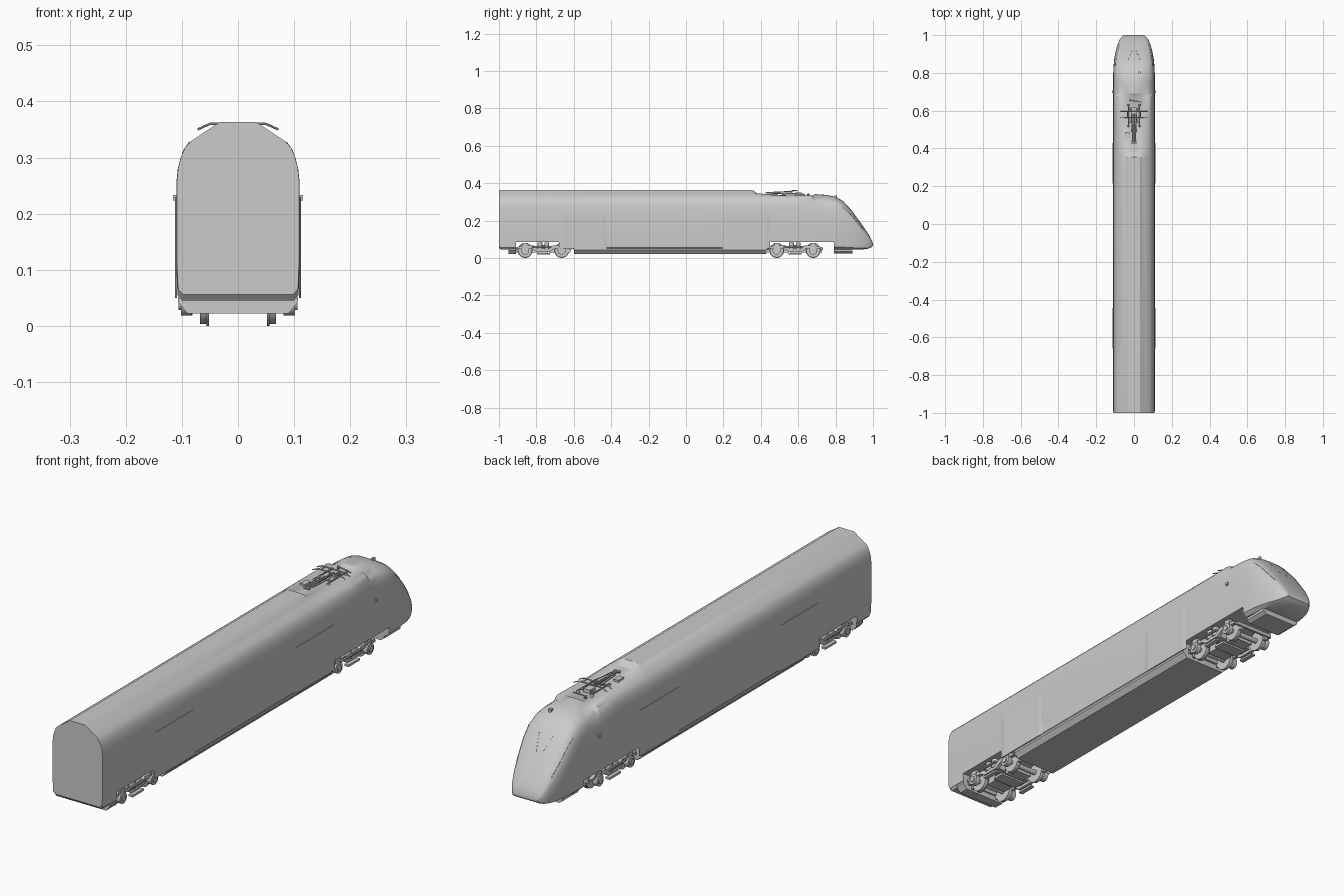
import bpy, bmesh, math
from mathutils import Vector

cube = bpy.data.objects.get("Cube")
if cube:
    bpy.data.objects.remove(cube, do_unlink=True)

grey = bpy.data.materials.new("plain grey")
grey.use_nodes = True
COLOUR = (0.6, 0.6, 0.6, 1)
grey.diffuse_color = COLOUR
grey.node_tree.nodes["Principled BSDF"].inputs["Base Color"].default_value = COLOUR


def finish(name, bm, smooth=True):
    bmesh.ops.recalc_face_normals(bm, faces=bm.faces)
    mesh = bpy.data.meshes.new(name)
    bm.to_mesh(mesh)
    bm.free()
    mesh.materials.append(grey)
    ob = bpy.data.objects.new(name, mesh)
    bpy.context.collection.objects.link(ob)
    if smooth:
        shade(ob)
    return ob


def shade(ob):
    bpy.ops.object.select_all(action="DESELECT")
    ob.select_set(True)
    bpy.context.view_layer.objects.active = ob
    bpy.ops.object.shade_smooth_by_angle(angle=math.radians(28))


def loft(name, rings, smooth=True):
    """Skin closed rings of points and cap both ends."""
    bm = bmesh.new()
    rows = [[bm.verts.new(p) for p in ring] for ring in rings]
    for a, b in zip(rows, rows[1:]):
        for i in range(len(a)):
            j = (i + 1) % len(a)
            bm.faces.new((a[i], a[j], b[j], b[i]))
    bm.faces.new(rows[0])
    bm.faces.new(rows[-1])
    return finish(name, bm, smooth)


def box(name, centre, size):
    bm = bmesh.new()
    bmesh.ops.create_cube(bm, size=1)
    bmesh.ops.scale(bm, vec=size, verts=bm.verts)
    bmesh.ops.translate(bm, vec=centre, verts=bm.verts)
    return finish(name, bm, False)


def rod(name, start, end, radius, sides=10, radius2=None):
    a, b = Vector(start), Vector(end)
    bm = bmesh.new()
    bmesh.ops.create_cone(bm, cap_ends=True, segments=sides, radius1=radius,
                          radius2=radius2 or radius, depth=(b - a).length)
    turn = (b - a).to_track_quat("Z", "Y").to_matrix()
    bmesh.ops.rotate(bm, matrix=turn, verts=bm.verts)
    bmesh.ops.translate(bm, vec=(a + b) / 2, verts=bm.verts)
    return finish(name, bm)


def prism_y(name, section, y0, y1):
    """Extrude an x-z outline along y, mirrored about x = 0."""
    outline = section + [(-x, z) for x, z in reversed(section)]
    return loft(name, [[(x, y, z) for x, z in outline] for y in (y0, y1)], False)


# Body: half sections as fractions of half width and height
COACH = [(.90, 0), (.98, .03), (1, .2), (1, .66), (.975, .74), (.93, .80),
         (.87, .85), (.78, .887), (.62, .925), (.47, .96), (.30, 1), (.1, 1)]
NOSE = [(.80, 0), (.95, .05), (1, .25), (1, .55), (.985, .70), (.95, .80),
        (.90, .87), (.82, .92), (.70, .955), (.55, .98), (.35, .995), (.12, 1)]
# Stations: y, half width, roof height, underside height, roof cut height
STATIONS = [(-1, .109, .363, .056, 1), (-.99, .11, .363, .045, 1),
            (.355, .11, .363, .045, 1), (.38, .11, .363, .045, .345),
            (.57, .11, .363, .045, .333), (.675, .11, .36, .045, .333),
            (.69, .11, .341, .045, 1), (.75, .11, .337, .045, 1),
            (.80, .11, .327, .045, 1), (.84, .108, .304, .045, 1),
            (.88, .104, .261, .045, 1), (.92, .096, .207, .045, 1),
            (.95, .087, .166, .046, 1), (.975, .076, .128, .050, 1),
            (.99, .066, .101, .056, 1), (1, .053, .077, .064, 1)]


def section(station):
    y, w, top, low, cut = station
    k = min(max((y - .6) / .25, 0), 1)
    half = []
    for (u, v), (nu, nv) in zip(COACH, NOSE):
        u, v = u + (nu - u) * k, v + (nv - v) * k
        half.append((u * w, y, min(low + v * (top - low), cut)))
    return half


def ring(station):
    half = section(station)
    return half + [(-x, y, z) for x, y, z in reversed(half)]


body = loft("car_body", [ring(s) for s in STATIONS], False)

# Open bays for the bogies
BAYS = [(-.91, -.605), (.43, .79)]
for y0, y1 in BAYS:
    cutter = box("bay_cutter", (0, (y0 + y1) / 2, .04), (.4, y1 - y0, .09))
    cutter.hide_render = True
    mod = body.modifiers.new("bay", "BOOLEAN")
    mod.operation, mod.object, mod.solver = "DIFFERENCE", cutter, "EXACT"
    bpy.context.view_layer.objects.active = body
    bpy.ops.object.modifier_apply(modifier=mod.name)
    bpy.data.objects.remove(cutter, do_unlink=True)
shade(body)

# Underframe fairing and end aprons
FAIRING = [(.107, .05), (.107, .042), (.09, .022)]
prism_y("underframe_fairing", FAIRING, -.6, .43)
prism_y("rear_apron", FAIRING, -.95, -.91)
prism_y("nose_apron", [(.085, .05), (.085, .035), (.07, .024)], .79, .89)

# Slightly raised side panels, camera pods and nose light slits
for side in (-1, 1):
    for y0, y1 in ((-.68, -.425), (.195, .45)):
        plan = [(.109, y0), (.1125, y0 + .02), (.1125, y1 - .02), (.109, y1)]
        loft("side_panel", [[(side * x, y, z) for x, y in plan] for z in (.05, .23)], False)
    box("camera_pod", (side * .112, .70, .228), (.008, .014, .01))
    rows = [section(s) for s in STATIONS[9:13]]
    for a, b in zip(rows, rows[1:]):
        p, q = ((side * r[6][0], r[6][1], r[6][2]) for r in (a, b))
        rod("light_slit", p, q, .0012, 6)
    rod("wiper", (side * .012, .915, .213), (side * .03, .872, .269), .0012, 6)
box("roof_antenna", (.03, .80, .329), (.01, .014, .012))


# Bogies
def bogie(cy):
    frame = [(-.14, .058), (-.11, .066), (-.05, .066), (-.03, .05), (.03, .05), (.05, .066),
             (.11, .066), (.14, .058), (.14, .05), (.06, .05), (.035, .034),
             (-.035, .034), (-.06, .05), (-.14, .05)]
    for side in (-1, 1):
        loft("bogie_side_frame", [[(side * x, cy + y, z) for y, z in frame]
                                  for x in (.08, .094)], False)
        for dy in (-.018, .018):
            rod("air_spring", (side * .085, cy + dy, .045), (side * .085, cy + dy, .082), .013, 14)
        box("step_plate", (side * .09, cy, .022), (.018, .07, .008))
        rod("damper", (side * .1, cy - .06, .06), (side * .1, cy + .04, .06), .005)
    for dy in (-.0975, .0975):
        y = cy + dy
        rod("axle", (-.095, y, .04), (.095, y, .04), .01, 12)
        for side in (-1, 1):
            rod("wheel", (side * .055, y, .04), (side * .068, y, .04), .037, 28)
            rod("wheel_flange", (side * .052, y, .04), (side * .056, y, .04), .04, 28)
            rod("axle_box", (side * .082, y, .04), (side * .102, y, .04), .022, 18)
            rod("axle_cap", (side * .1, y, .04), (side * .106, y, .04), .012, 14)
            box("axle_spring", (side * .088, y, .068), (.018, .03, .022))
            box("brake_block", (side * .062, y + math.copysign(.043, dy), .04), (.014, .01, .024))
        box("traction_motor", (0, y - math.copysign(.042, dy), .046), (.085, .05, .036))
    box("bolster", (0, cy, .058), (.16, .05, .024))
    for dy in (-.145, .145):
        box("bogie_end_beam", (0, cy + dy, .05), (.17, .01, .014))
    box("bogie_cover", (0, cy, .03), (.11, .05, .01))


for centre in (-.7625, .5825):
    bogie(centre)

# Folded pantograph in the roof well
FLOOR = .333
for x in (-.03, .03):
    rod("pantograph_base_rail", (x, .52, .342), (x, .63, .342), .003, 8)
    for y in (.52, .63):
        rod("insulator", (x, y, FLOOR - .002), (x, y, .343), .007, 12, .005)
for y in (.54, .61):
    rod("pantograph_cross_rail", (-.03, y, .342), (.03, y, .342), .003, 8)
rod("lower_arm", (0, .60, .343), (0, .43, .349), .0045, 8)
rod("knuckle", (-.012, .43, .349), (.012, .43, .349), .005, 10)
for x in (-.014, .014):
    rod("upper_arm", (x * .5, .43, .35), (x, .58, .357), .0022, 8)
    rod("control_rod", (x * .6, .45, .345), (x, .56, .343), .0015, 6)
for y in (.565, .595):
    rod("contact_strip", (-.05, y, .36), (.05, y, .36), .0025, 8)
    for side in (-1, 1):
        rod("contact_horn", (side * .05, y, .36), (side * .072, y, .35), .002, 8)
for x in (-.035, .035):
    rod("head_link", (x, .565, .36), (x, .595, .36), .002, 8)
box("arm_drive", (0, .60, .342), (.028, .035, .014))
box("circuit_breaker", (-.035, .47, .342), (.022, .035, .01))
rod("cable_post", (-.02, .655, FLOOR - .002), (-.02, .655, .344), .006, 10)
rod("roof_cable", (-.02, .655, .343), (.04, .645, .338), .002, 6)
